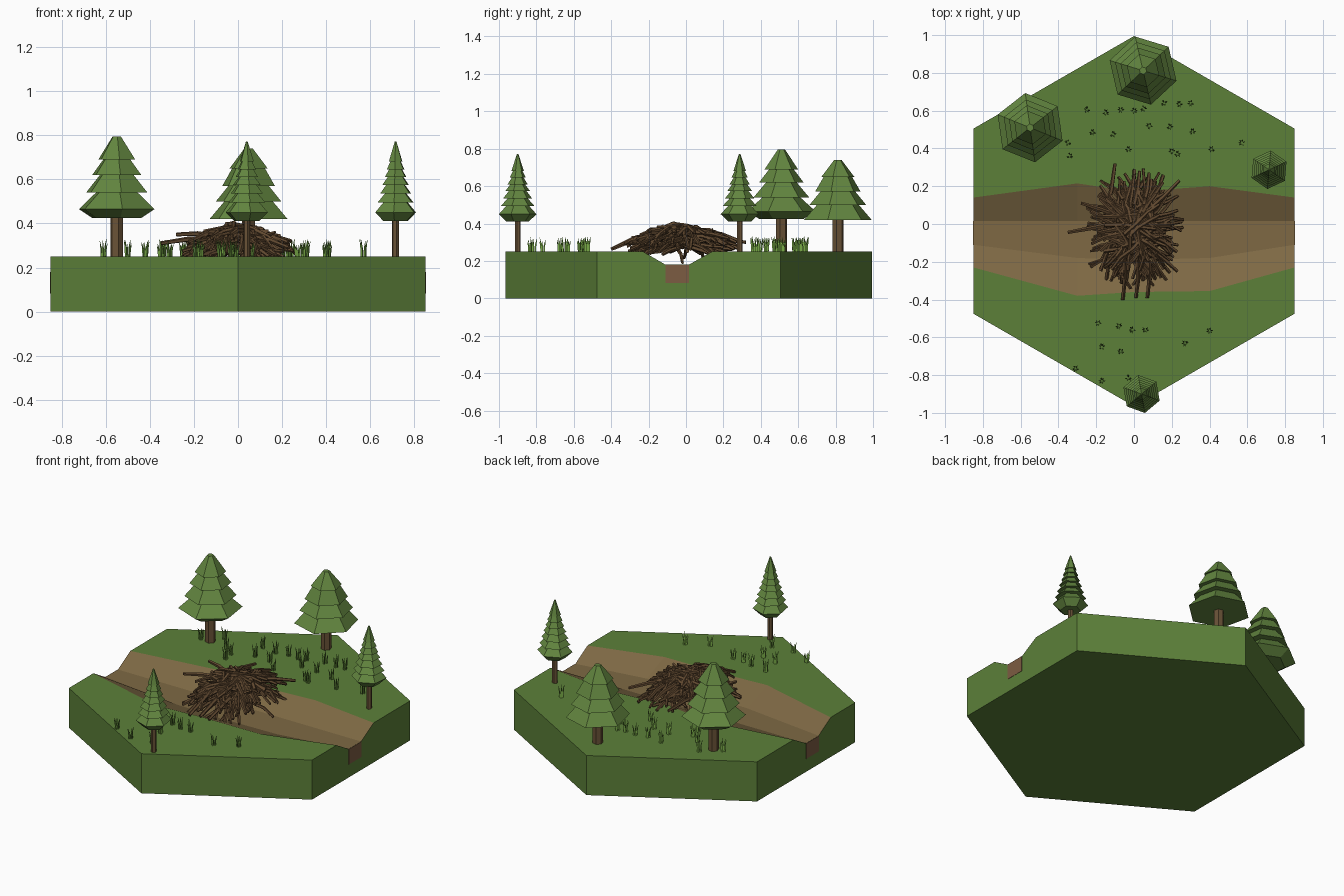
import bpy, bmesh, math, random
from mathutils import Vector

if "Cube" in bpy.data.objects:
    bpy.data.objects.remove(bpy.data.objects["Cube"])
random.seed(7)


def mat(name, r, g, b):
    m = bpy.data.materials.new(name)
    m.diffuse_color = [(c / 255 / 12.92 if c < 10 else ((c / 255 + 0.055) / 1.055) ** 2.4) for c in (r, g, b)] + [1]
    m.use_nodes = True
    m.node_tree.nodes["Principled BSDF"].inputs["Base Color"].default_value = m.diffuse_color
    return m


GREEN = mat("meadow green", 92, 128, 57)
TREE = mat("fir green", 98, 133, 63)
DIRT = mat("bank dirt", 126, 105, 68)
BED = mat("bed clay", 124, 92, 66)
BARK = mat("bark brown", 106, 83, 55)
STICK = mat("stick brown", 96, 72, 47)
BLADE = mat("blade green", 122, 172, 72)


def finish(name, bm, *mats):
    bmesh.ops.recalc_face_normals(bm, faces=bm.faces)
    me = bpy.data.meshes.new(name)
    bm.to_mesh(me)
    bm.free()
    for m in mats:
        me.materials.append(m)
    ob = bpy.data.objects.new(name, me)
    bpy.context.collection.objects.link(ob)
    return ob


def tube(bm, pts, radii, n):
    """Sweep an n-sided section along a list of points."""
    d = (pts[-1] - pts[0]).normalized()
    a = d.orthogonal().normalized()
    b = d.cross(a)
    rings = [[bm.verts.new(p + r * (a * math.cos(k * math.tau / n) + b * math.sin(k * math.tau / n)))
              for k in range(n)] for p, r in zip(pts, radii)]
    for r0, r1 in zip(rings, rings[1:]):
        for k in range(n):
            bm.faces.new((r0[k], r0[(k + 1) % n], r1[(k + 1) % n], r1[k]))
    bm.faces.new(rings[0])
    bm.faces.new(rings[-1])


# Hexagonal tile with a dry stream channel running along x
CY, R, HX, TOP = 0.015, 0.98, 0.85, 0.25
stations = [  # x, front bank, front bed, back bed, back bank
    (-HX, -.23, -.11, .015, .14), (-.3, -.38, -.18, .015, .215),
    (0, -.36, -.19, .015, .17), (.4, -.355, -.18, .015, .2), (HX, -.23, -.11, .015, .14)]
bm = bmesh.new()
sections = []
for x, b0, c0, c1, b1 in stations:
    h = R - abs(x) / HX * R / 2
    prof = [(CY - h, 0), (CY - h, TOP), (b0, TOP), (c0, .18), (c1, .18), (b1, TOP), (CY + h, TOP), (CY + h, 0)]
    sections.append([bm.verts.new((x, y, z)) for y, z in prof])
for s0, s1 in zip(sections, sections[1:]):
    for k in range(8):
        f = bm.faces.new((s0[k], s0[(k + 1) % 8], s1[(k + 1) % 8], s1[k]))
        f.material_index = 1 if k in (2, 3, 4) else 0
bm.faces.new(sections[0])
bm.faces.new(sections[-1])
finish("hex_tile", bm, GREEN, DIRT)

# Clay plates where the stream bed is cut by the tile ends
for side, sx in (("left", -1), ("right", 1)):
    bm = bmesh.new()
    bmesh.ops.create_cube(bm, size=1)
    for v in bm.verts:
        v.co = (sx * HX + v.co.x * .004, -.0475 + v.co.y * .125, .131 + v.co.z * .097)
    finish("stream_bed_end_" + side, bm, BED)


# Fir trees: six-sided stepped crown on a six-sided trunk
def fir(name, x, y, trunk_r, turn, profile):
    bm = bmesh.new()
    tube(bm, [Vector((x, y, .24)), Vector((x, y, profile[0][1] + .02))], [trunk_r] * 2, 6)
    finish(name + "_trunk", bm, BARK)
    bm = bmesh.new()
    rings = [[bm.verts.new((x + r * math.cos(turn + k * math.pi / 3), y + r * math.sin(turn + k * math.pi / 3), z))
              for k in range(6)] for r, z in profile]
    for r0, r1 in zip(rings, rings[1:]):
        for k in range(6):
            bm.faces.new((r0[k], r0[(k + 1) % 6], r1[(k + 1) % 6], r1[k]))
    bm.faces.new(rings[0])
    bm.faces.new(rings[-1])
    finish(name + "_crown", bm, TREE)


def tiers(levels, tip_r, tip_z, tuck):
    prof = []
    for k, (r, z) in enumerate(levels):
        nz = levels[k + 1][1] if k + 1 < len(levels) else tip_z
        prof += [(r, z), (r * tuck if k + 1 < len(levels) else tip_r, nz)]
    return prof


wide_a = [(.12, .425)] + tiers([(.185, .465), (.15, .54), (.12, .62), (.09, .69)], .02, .795, .55)
wide_b = tiers([(.185, .42), (.155, .50), (.125, .57), (.09, .65)], .02, .74, .62)
slim = [(.06, .41)] + tiers([(.102, .45), (.09, .495), (.078, .535), (.066, .575),
                             (.054, .61), (.044, .645), (.034, .68)], .004, .772, .6)
fir("fir_back_left", -.55, .51, .03, math.radians(38), wide_a)
fir("fir_back", .048, .812, .03, math.radians(43), wide_b)
fir("fir_right", .715, .287, .016, math.radians(25), slim)
fir("fir_front", .04, -.9, .016, math.radians(40), slim)

# Heap of bent sticks damming the channel
bm = bmesh.new()


def dome(x, y):
    return .385 - .14 * ((x / .25) ** 2 + (y / .32) ** 2)


for i in range(210):
    u, a = math.sqrt(random.random()) * .72, random.uniform(0, math.tau)
    x, y = u * .235 * math.cos(a), u * .32 * math.sin(a) - .03
    # sticks lean outwards, more so near the rim
    d = math.atan2(y + .03, x) + random.gauss(0, .45 if u > .4 else 1.2)
    L = random.uniform(.07, .135)
    depth = random.uniform(0, .085) if i % 3 else 0
    pts = []
    for t in (-1, -.3, .4, 1):
        px, py = x + t * L * math.cos(d), y + t * L * math.sin(d)
        z = .5 * dome(px, py + .03) + .5 * dome(x, y + .03) - depth
        pts.append(Vector((px + random.gauss(0, .005), py + random.gauss(0, .005),
                           max(z + random.gauss(0, .009), .185))))
    r = random.uniform(.009, .013)
    tube(bm, pts, [r, r, r * .9, r * .75], 5)
# long sticks trailing out of the heap
for x0, y0, z0, x1, y1, z1 in [(-.05, -.2, .34, -.06, -.40, .262), (.02, -.2, .34, .01, -.39, .268),
                               (.08, -.2, .33, .07, -.39, .265), (-.15, .05, .32, -.10, .32, .30),
                               (0, .1, .36, .03, .28, .31), (.05, .1, .36, .08, .27, .30),
                               (-.12, 0, .33, -.35, -.045, .31), (-.1, .05, .34, -.28, .11, .35),
                               (.05, .05, .35, .24, .23, .32), (.05, -.1, .34, .23, -.25, .29)]:
    p, q = Vector((x0, y0, z0)), Vector((x1, y1, z1))
    tube(bm, [p, p.lerp(q, .5) + Vector((.006, 0, .008)), q], [.013, .012, .009], 5)
finish("stick_heap", bm, STICK)

# Grass tufts of thin tapered blades
tufts = [(-.25, .605), (-.15, .59), (-.07, .605), (0, .6), (.05, .61), (.16, .64), (.24, .635), (.3, .64),
         (.08, .52), (.19, .515), (.31, .49), (-.22, .485), (-.11, .475), (-.35, .43), (-.34, .36), (-.03, .395),
         (.2, .385), (.23, .37), (.41, .395), (.57, .43), (-.61, .5), (-.5, .58), (-.42, .48),
         (-.19, -.525), (-.08, -.54), (-.01, -.56), (.06, -.56), (.4, -.565), (.27, -.63), (-.17, -.65),
         (-.07, -.675), (-.31, -.765), (-.17, -.83), (-.03, -.815)]
bm = bmesh.new()
for x, y in tufts:
    for k in range(6):
        a = k * math.tau / 6 + random.uniform(-.4, .4)
        out = Vector((math.cos(a), math.sin(a), 0))
        base = Vector((x, y, .245)) + out * .009
        h = random.uniform(.055, .085)
        tube(bm, [base, base + out * .002 + Vector((0, 0, h * .55)), base + out * .009 + Vector((0, 0, h))],
             [.0045, .0045, .0008], 3)
finish("grass_tufts", bm, BLADE)
